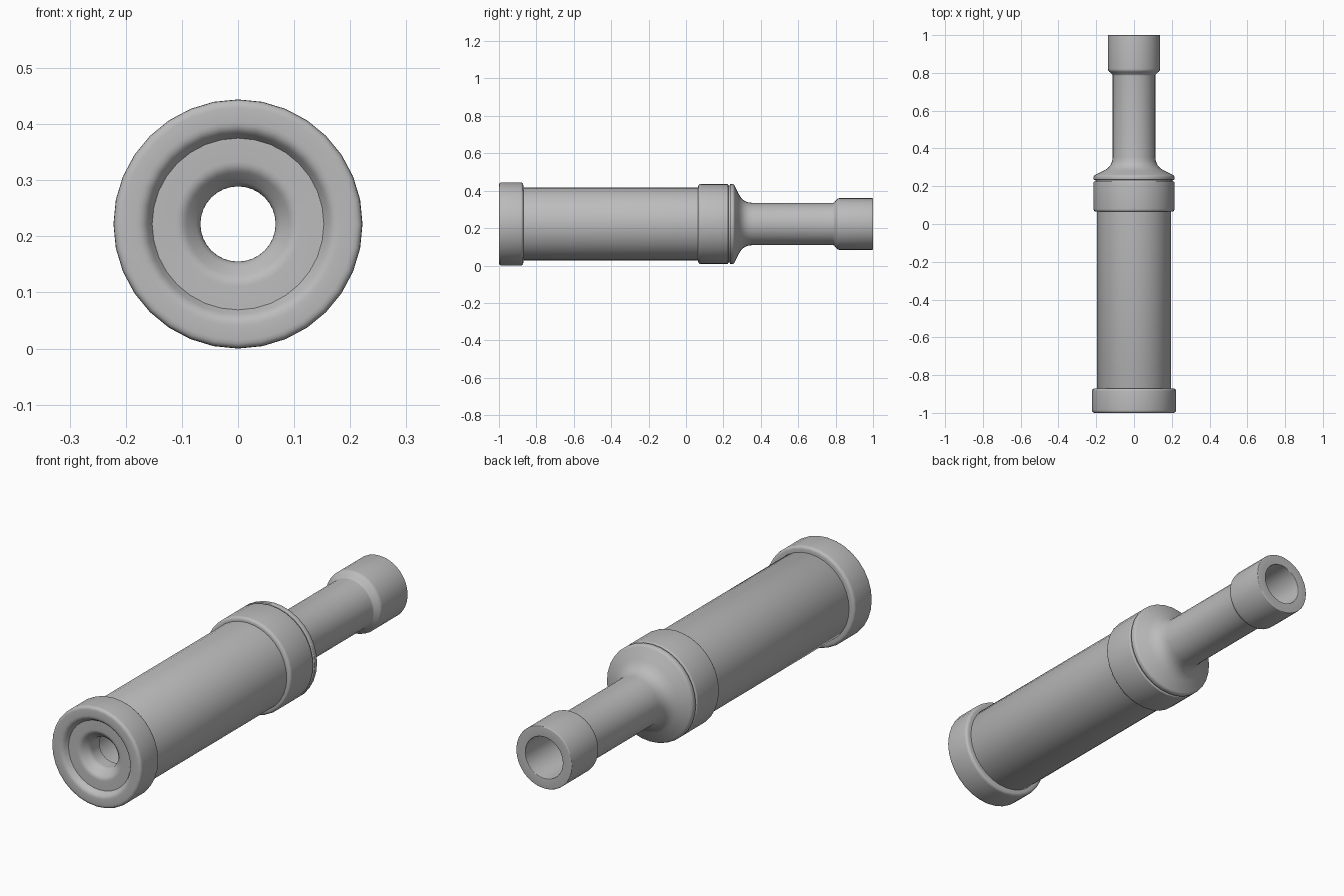
import bpy, bmesh, math
from mathutils import Vector

old = bpy.data.objects.get("Cube")
if old:
    bpy.data.objects.remove(old, do_unlink=True)

SIDES = 32
AXIS_Z = 0.222

grey = bpy.data.materials.new("plain grey")
grey.use_nodes = True
colour = (0.5, 0.5, 0.5, 1)
grey.diffuse_color = colour
grey.node_tree.nodes["Principled BSDF"].inputs["Base Color"].default_value = colour


def rounded(profile, steps=4):
    """Replace each (y, radius, rounding) corner by a small curve."""
    out = []
    n = len(profile)
    for i, (y, r, size) in enumerate(profile):
        p = Vector((y, r))
        if not size:
            out.append(p)
            continue
        a = Vector(profile[i - 1][:2]) - p
        b = Vector(profile[(i + 1) % n][:2]) - p
        a = p + a.normalized() * size
        b = p + b.normalized() * size
        for k in range(steps + 1):
            t = k / steps
            out.append(a * (1 - t) ** 2 + p * 2 * t * (1 - t) + b * t * t)
    return out


def lathe(name, profile):
    """Spin a closed profile around the long axis."""
    bm = bmesh.new()
    pts = rounded(profile)
    rings = []
    for s in range(SIDES):
        a = math.tau * s / SIDES
        rings.append([bm.verts.new((p.y * math.sin(a), p.x, AXIS_Z + p.y * math.cos(a)))
                      for p in pts])
    for s in range(SIDES):
        r0, r1 = rings[s], rings[(s + 1) % SIDES]
        for i in range(len(pts)):
            j = (i + 1) % len(pts)
            bm.faces.new((r0[i], r0[j], r1[j], r1[i]))
    bmesh.ops.recalc_face_normals(bm, faces=bm.faces)
    mesh = bpy.data.meshes.new(name)
    bm.to_mesh(mesh)
    bm.free()
    mesh.materials.append(grey)
    obj = bpy.data.objects.new(name, mesh)
    bpy.context.collection.objects.link(obj)
    bpy.ops.object.select_all(action="DESELECT")
    obj.select_set(True)
    bpy.context.view_layer.objects.active = obj
    bpy.ops.object.shade_smooth_by_angle(angle=math.radians(32))


# front ring with a rounded lip
lathe("front_cap", [
    (-1.0, 0.168, 0.014), (-1.0, 0.222, 0.015), (-0.87, 0.222, 0.015),
    (-0.87, 0.19, 0), (-0.97, 0.15, 0), (-0.975, 0.153, 0)])

# main tube with a funnel mouth and a bore
lathe("main_tube", [
    (-0.975, 0.16, 0), (-0.975, 0.1, 0.012), (-0.94, 0.067, 0.012),
    (-0.88, 0.067, 0), (-0.88, 0.092, 0), (0.2, 0.092, 0),
    (0.2, 0.195, 0), (-0.9, 0.195, 0)])

# raised collar
lathe("collar", [
    (0.065, 0.19, 0), (0.065, 0.214, 0.015), (0.226, 0.214, 0.006),
    (0.226, 0.15, 0), (0.1, 0.15, 0)])

# groove, flange, flared shoulder, neck and end socket
lathe("neck", [
    (0.2, 0.092, 0), (0.2, 0.205, 0), (0.234, 0.205, 0),
    (0.234, 0.214, 0.004), (0.256, 0.214, 0.01), (0.305, 0.113, 0.05),
    (0.79, 0.113, 0.006), (0.812, 0.138, 0.01), (1.0, 0.138, 0.004),
    (1.0, 0.092, 0.003)])
